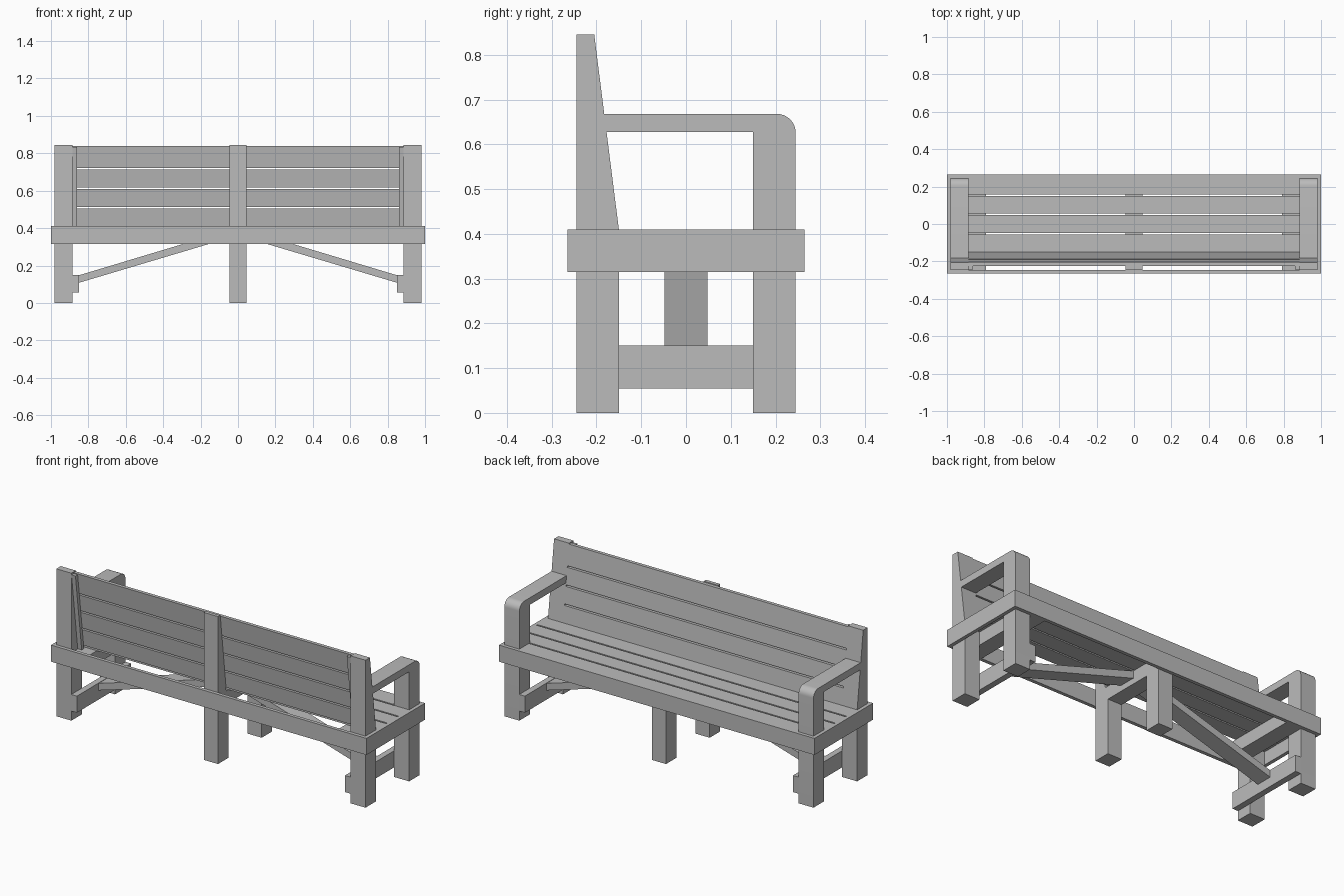
import bpy
import bmesh
import math
from mathutils import Vector

cube = bpy.data.objects.get("Cube")
if cube:
    bpy.data.objects.remove(cube, do_unlink=True)

wood = bpy.data.materials.new("weathered_grey")
wood.use_nodes = True
COLOUR = (0.5, 0.5, 0.5, 1)
wood.diffuse_color = COLOUR
wood.node_tree.nodes["Principled BSDF"].inputs["Base Color"].default_value = COLOUR

# Main dimensions
OUT, IN = 0.98, 0.885        # outer and inner x of the end legs
LEG_IN, LEG_OUT = 0.15, 0.245
RAIL, SEAT, TOP = 0.315, 0.41, 0.845
MID = 0.045                  # half width of the middle frame
BOARD = 0.02


def prism(name, profile, direction):
    """Extrude a flat 3D outline along a direction."""
    bm = bmesh.new()
    face = bm.faces.new([bm.verts.new(p) for p in profile])
    new = bmesh.ops.extrude_face_region(bm, geom=[face])["geom"]
    bmesh.ops.translate(bm, vec=Vector(direction),
                        verts=[g for g in new if isinstance(g, bmesh.types.BMVert)])
    bmesh.ops.recalc_face_normals(bm, faces=bm.faces)
    mesh = bpy.data.meshes.new(name)
    bm.to_mesh(mesh)
    bm.free()
    mesh.materials.append(wood)
    obj = bpy.data.objects.new(name, mesh)
    bpy.context.collection.objects.link(obj)
    return obj


def side_prism(name, yz, x0, x1):
    return prism(name, [(x0, y, z) for y, z in yz], (x1 - x0, 0, 0))


def box(name, x0, x1, y0, y1, z0, z1):
    return side_prism(name, [(y0, z0), (y1, z0), (y1, z1), (y0, z1)], x0, x1)


def lean(z):
    """Depth of the sloping backrest face at a height."""
    return -LEG_IN - 0.055 * (z - SEAT) / (TOP - SEAT)


def leaning_board(name, x0, x1, z0, z1, near, far):
    yz = [(lean(z0) - near, z0), (lean(z1) - near, z1),
          (lean(z1) - far, z1), (lean(z0) - far, z0)]
    return side_prism(name, yz, x0, x1)


# End frames
back_post = [(-LEG_OUT, 0), (-LEG_IN, 0), (-LEG_IN, SEAT),
             (lean(TOP), TOP), (-LEG_OUT, TOP)]
ARM_LOW, ARM_TOP, R = 0.628, 0.668, 0.042
corner = [(LEG_OUT - R + R * math.cos(a), ARM_TOP - R + R * math.sin(a))
          for a in (math.pi / 2 * i / 8 for i in range(9))]
arm = [(-0.2, ARM_LOW), (LEG_IN, ARM_LOW), (LEG_IN, 0), (LEG_OUT, 0)]
arm += corner + [(-0.2, ARM_TOP)]

for side, s in (("left", 1), ("right", -1)):
    side_prism(f"{side}_back_post", back_post, s * IN, s * OUT)
    arm_obj = side_prism(f"{side}_front_leg_and_armrest", arm, s * IN, s * OUT)
    bpy.ops.object.select_all(action="DESELECT")
    arm_obj.select_set(True)
    bpy.context.view_layer.objects.active = arm_obj
    bpy.ops.object.shade_smooth_by_angle(angle=math.radians(30))
    box(f"{side}_stretcher", s * 0.85, s * IN, -LEG_OUT, LEG_OUT, 0.055, 0.15)
    box(f"{side}_seat_bearer", s * 0.79, s * IN, -LEG_OUT, LEG_OUT, RAIL, SEAT - BOARD)
    box(f"{side}_apron", s * OUT, s * 1.0, -0.265, 0.265, RAIL, SEAT)
    leaning_board(f"{side}_back_cleat", s * 0.86, s * IN, RAIL, 0.835, BOARD, 0.04)
    # Diagonal brace from the stretcher to the middle bearer
    brace = [(0.85, 0.108), (0.85, 0.148), (MID, 0.39), (MID, 0.348)]
    prism(f"{side}_brace", [(s * x, -0.048, z) for x, z in brace], (0, 0.096, 0))

# Middle frame, with its post set behind the backrest slats
mid_post = [(-LEG_OUT, 0), (-LEG_IN, 0), (-LEG_IN, SEAT - BOARD),
            (lean(SEAT) - BOARD, SEAT - BOARD), (lean(TOP) - BOARD, TOP),
            (-LEG_OUT, TOP)]
side_prism("middle_back_post", mid_post, -MID, MID)
box("middle_front_leg", -MID, MID, LEG_IN, LEG_OUT, 0, SEAT - BOARD)
box("middle_seat_bearer", -MID, MID, -LEG_IN, LEG_IN, RAIL, SEAT - BOARD)

# Long aprons
box("front_apron", -OUT, OUT, LEG_OUT, 0.265, RAIL, SEAT)
box("back_apron", -OUT, OUT, -0.265, -LEG_OUT, RAIL, SEAT)

# Seat slats
for i, (y0, y1) in enumerate([(-0.15, -0.056), (-0.047, 0.047),
                              (0.056, 0.15), (0.159, LEG_OUT)]):
    box(f"seat_slat_{i + 1}", -OUT, OUT, y0, y1, SEAT - BOARD, SEAT)

# Backrest slats
for i in range(4):
    z0 = SEAT + 0.104 * i
    z1 = 0.84 if i == 3 else z0 + 0.095
    leaning_board(f"back_slat_{i + 1}", -0.975, 0.975, z0, z1, 0, BOARD)
